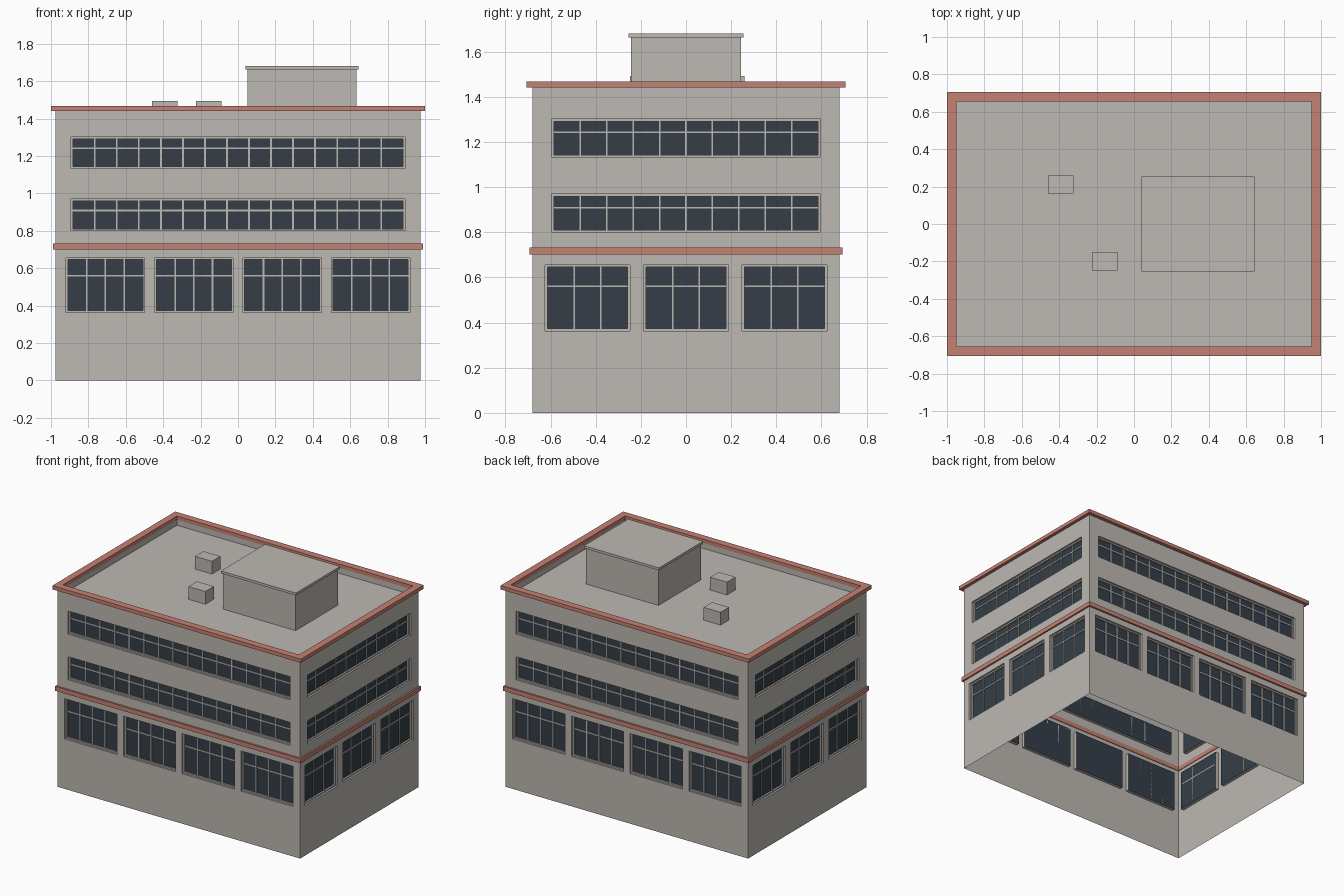
import bpy, bmesh, math
from mathutils import Matrix, Vector

if "Cube" in bpy.data.objects:
    bpy.data.objects.remove(bpy.data.objects["Cube"])


def material(name, rgb):
    m = bpy.data.materials.new(name)
    m.diffuse_color = (*rgb, 1)
    m.use_nodes = True
    m.node_tree.nodes["Principled BSDF"].inputs["Base Color"].default_value = m.diffuse_color
    return m


WALL = material("warm_grey_plaster", (0.51, 0.48, 0.445))
RED = material("terracotta_trim", (0.56, 0.22, 0.17))
GLASS = material("dark_blue_glass", (0.035, 0.048, 0.064))

HX, HY = 0.976, 0.68          # wall half sizes
WALL_TOP, ROOF_Z = 1.44, 1.40
RECESS, FRAME = 0.025, 0.01


def finish(name, bm, mats, matrix=None):
    me = bpy.data.meshes.new(name)
    if matrix:
        bm.transform(matrix)
    bm.to_mesh(me)
    bm.free()
    for m in mats:
        me.materials.append(m)
    ob = bpy.data.objects.new(name, me)
    bpy.context.collection.objects.link(ob)
    return ob


def add_box(bm, x0, x1, y0, y1, z0, z1):
    size = Vector((x1 - x0, y1 - y0, z1 - z0))
    mid = Vector((x0 + x1, y0 + y1, z0 + z1)) / 2
    bmesh.ops.create_cube(bm, size=1, matrix=Matrix.Translation(mid) @ Matrix.Diagonal(size).to_4x4())


def box(name, mat, *ext):
    bm = bmesh.new()
    add_box(bm, *ext)
    return finish(name, bm, [mat])


def quad(bm, pts, mat=0):
    f = bm.faces.new([bm.verts.new(p) for p in pts])
    f.material_index = mat


def ring(name, mat, ox, oy, ix, iy, z0, z1):
    """Closed rectangular moulding running round the building."""
    bm = bmesh.new()
    loops = []
    for hx, hy, z in ((ox, oy, z0), (ox, oy, z1), (ix, iy, z1), (ix, iy, z0)):
        loops.append([bm.verts.new((sx * hx, sy * hy, z))
                      for sx, sy in ((-1, -1), (1, -1), (1, 1), (-1, 1))])
    for a in range(4):
        lo, hi = loops[a], loops[(a + 1) % 4]
        for i in range(4):
            j = (i + 1) % 4
            bm.faces.new((lo[i], lo[j], hi[j], hi[i]))
    return finish(name, bm, [mat])


def facade(side, angle, half, dist, rows, bar):
    """Wall with recessed glazing; rows = (z0, z1, bar height, centres, half width, panes)."""
    turn = Matrix.Rotation(angle, 4, 'Z')
    wall, frames = bmesh.new(), bmesh.new()
    d = -dist
    g = d + RECESS

    def panel(u0, u1, z0, z1, y=d, mat=0):
        quad(wall, ((u0, y, z0), (u1, y, z0), (u1, y, z1), (u0, y, z1)), mat)

    z = 0
    for z0, z1, zbar, centres, hw, panes in rows:
        panel(-half, half, z, z0)
        z, u = z1, -half
        for c in centres:
            a, b = c - hw, c + hw
            panel(u, a, z0, z1)
            u = b
            # reveals and glass
            corners = ((a, z0), (b, z0), (b, z1), (a, z1))
            for i in range(4):
                (p, q), (r, s) = corners[i], corners[(i + 1) % 4]
                quad(wall, ((p, d, q), (r, d, s), (r, g, s), (p, g, q)))
            panel(a, b, z0, z1, g, 1)
            # frame, mullions and transom
            f0 = g - 0.012
            add_box(frames, a, a + FRAME, f0, g, z0, z1)
            add_box(frames, b - FRAME, b, f0, g, z0, z1)
            add_box(frames, a + FRAME, b - FRAME, f0, g, z0, z0 + FRAME)
            add_box(frames, a + FRAME, b - FRAME, f0, g, z1 - FRAME, z1)
            for i in range(1, panes):
                m = a + FRAME + (2 * hw - 2 * FRAME) * i / panes
                add_box(frames, m - bar / 2, m + bar / 2, g - 0.006, g, z0 + FRAME, z1 - FRAME)
            add_box(frames, a + FRAME, b - FRAME, g - 0.005, g, zbar - bar / 2, zbar + bar / 2)
        panel(u, half, z0, z1)
    panel(-half, half, z, WALL_TOP)
    finish(side + "_wall", wall, [WALL, GLASS], turn)
    finish(side + "_window_frames", frames, [WALL], turn)


def rows(centres, hw, panes, strip_hw, strip_panes):
    return ((0.363, 0.656, 0.56, centres, hw, panes),
            (0.801, 0.969, 0.909, (0,), strip_hw, strip_panes),
            (1.133, 1.301, 1.242, (0,), strip_hw, strip_panes))


# four facades
long_rows = rows((-0.709, -0.236, 0.236, 0.709), 0.21, 4, 0.893, 15)
short_rows = rows((-0.436, 0, 0.436), 0.188, 3, 0.595, 10)
facade("front", 0, HX, HY, long_rows, 0.009)
facade("back", math.pi, HX, HY, long_rows, 0.009)
facade("right", math.pi / 2, HY, HX, short_rows, 0.007)
facade("left", -math.pi / 2, HY, HX, short_rows, 0.007)

# red mouldings
ring("parapet_coping", RED, 1.0, 0.706, 0.95, 0.655, 1.44, 1.467)
ring("storey_band", RED, 0.988, 0.693, HX - 0.005, HY - 0.005, 0.701, 0.733)

# roof deck and inner face of the parapet
bm = bmesh.new()
cs = [(-0.95, -0.655), (0.95, -0.655), (0.95, 0.655), (-0.95, 0.655)]
quad(bm, [(x, y, ROOF_Z) for x, y in cs])
for i in range(4):
    p, q = cs[i], cs[(i + 1) % 4]
    quad(bm, ((*q, ROOF_Z), (*p, ROOF_Z), (*p, WALL_TOP), (*q, WALL_TOP)))
finish("roof_deck", bm, [WALL])

# rooftop structures
box("stair_house", WALL, 0.051, 0.634, -0.243, 0.243, ROOF_Z, 1.662)
box("stair_house_cap", WALL, 0.04, 0.644, -0.254, 0.254, 1.662, 1.68)
box("rear_vent", WALL, -0.46, -0.324, 0.163, 0.26, ROOF_Z, 1.493)
box("front_vent", WALL, -0.225, -0.089, -0.248, -0.15, ROOF_Z, 1.493)
